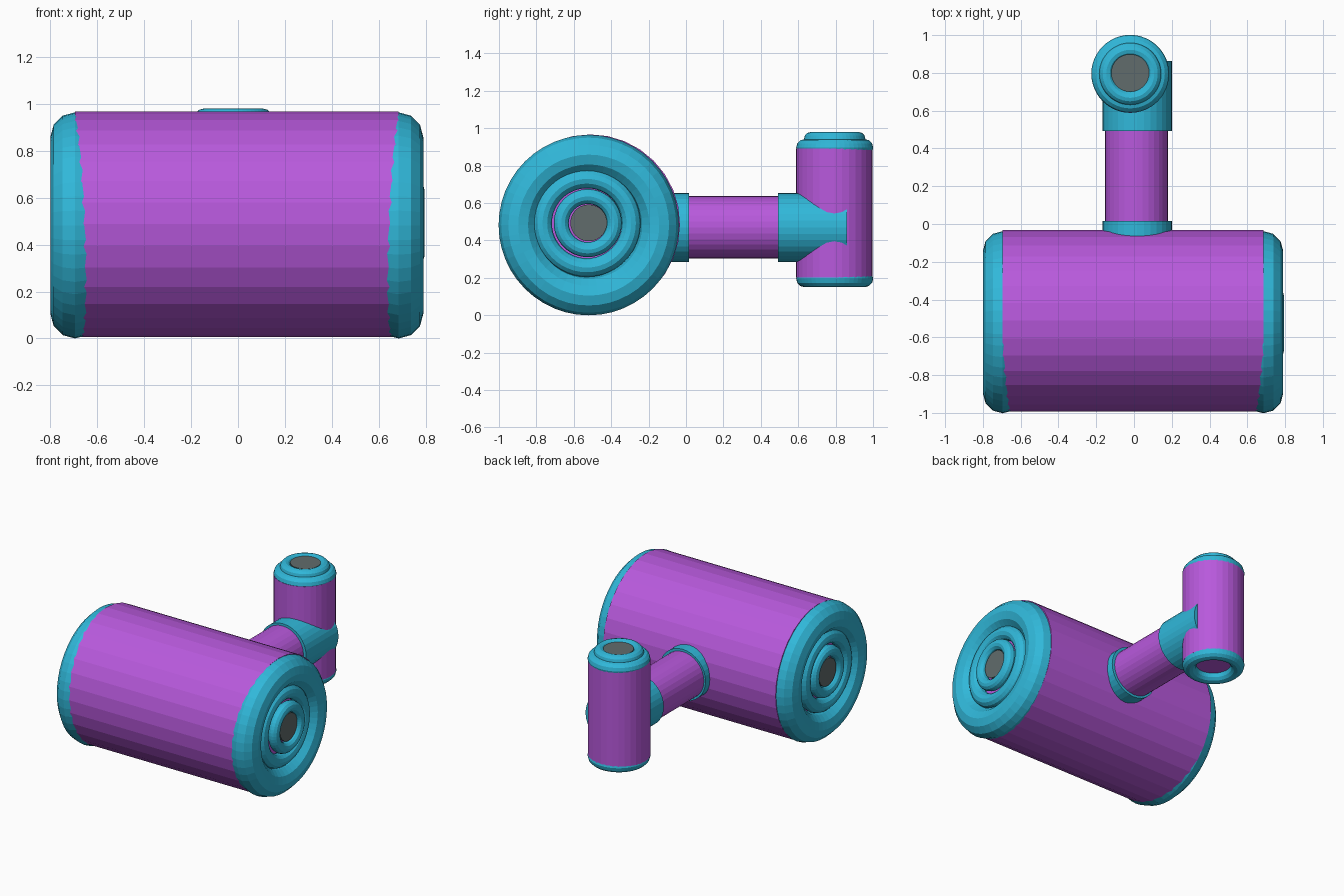
import bpy, bmesh
from math import cos, sin, pi
from mathutils import Matrix, Vector

if "Cube" in bpy.data.objects:
    bpy.data.objects.remove(bpy.data.objects["Cube"])


def material(name, color):
    m = bpy.data.materials.new(name)
    m.diffuse_color = color
    m.use_nodes = True
    m.node_tree.nodes["Principled BSDF"].inputs["Base Color"].default_value = m.diffuse_color
    return m


PURPLE = material("purple", (0.48, 0.10, 0.72, 1))
CYAN = material("cyan", (0.03, 0.48, 0.70, 1))
GREY = material("dark_grey", (0.12, 0.15, 0.15, 1))
AXES = {"x": Matrix.Rotation(pi / 2, 4, "Y"),
        "y": Matrix.Rotation(-pi / 2, 4, "X"),
        "z": Matrix.Identity(4)}


def finish(name, bm, axis, loc, mat):
    bmesh.ops.transform(bm, matrix=Matrix.Translation(Vector(loc)) @ AXES[axis], verts=bm.verts)
    bmesh.ops.recalc_face_normals(bm, faces=bm.faces)
    mesh = bpy.data.meshes.new(name)
    bm.to_mesh(mesh)
    bm.free()
    mesh.materials.append(mat)
    bpy.context.collection.objects.link(bpy.data.objects.new(name, mesh))


def cylinder(name, axis, loc, r, length, mat):
    bm = bmesh.new()
    bmesh.ops.create_cone(bm, cap_ends=True, segments=32, radius1=r, radius2=r, depth=length)
    finish(name, bm, axis, loc, mat)


def ring(name, axis, loc, outer, minor, mat, seg=48, sides=12):
    bm = bmesh.new()
    major = outer - minor
    rows = []
    for i in range(seg):
        a = 2 * pi * i / seg
        row = []
        for j in range(sides):
            b = 2 * pi * j / sides
            r = major + minor * cos(b)
            row.append(bm.verts.new((r * cos(a), r * sin(a), minor * sin(b))))
        rows.append(row)
    for i in range(seg):
        n = rows[(i + 1) % seg]
        for j in range(sides):
            k = (j + 1) % sides
            bm.faces.new((rows[i][j], n[j], n[k], rows[i][k]))
    finish(name, bm, axis, loc, mat)


# Large drum lying along x
cylinder("drum", "x", (-0.005, -0.512, 0.487), 0.48, 1.38, PURPLE)

# Nested rings and grey plug on both drum ends
for side, s, dx in (("left", -1, -0.005), ("right", 1, -0.005)):
    ring(side + "_rim", "x", (s * 0.69 + dx, -0.52, 0.482), 0.482, 0.105, CYAN)
    ring(side + "_middle_ring", "x", (s * 0.725 + dx, -0.53, 0.492), 0.287, 0.05, CYAN)
    ring(side + "_inner_ring", "x", (s * 0.755 + (0 if s > 0 else 0.005), -0.525, 0.493), 0.182, 0.04, CYAN)
    cylinder(side + "_plug", "x", (s * 0.725, -0.52, 0.494), 0.098, 0.09, GREY)

# Shaft with collars
cylinder("shaft", "y", (0.013, 0.25, 0.47), 0.167, 0.62, PURPLE)
cylinder("shaft_collar", "y", (0.017, -0.05, 0.47), 0.184, 0.13, CYAN)
cylinder("shaft_sleeve", "y", (0.017, 0.677, 0.47), 0.184, 0.37, CYAN)

# Upright grip at the end of the shaft
cylinder("grip", "z", (-0.02, 0.793, 0.547), 0.205, 0.69, PURPLE)
ring("grip_bottom_rim", "z", (-0.02, 0.795, 0.196), 0.206, 0.046, CYAN)
ring("grip_top_rim", "z", (-0.02, 0.795, 0.896), 0.206, 0.046, CYAN)
ring("grip_top_ring", "z", (-0.02, 0.795, 0.943), 0.164, 0.037, CYAN)
cylinder("grip_plug", "z", (-0.02, 0.8, 0.93), 0.1, 0.08, GREY)
